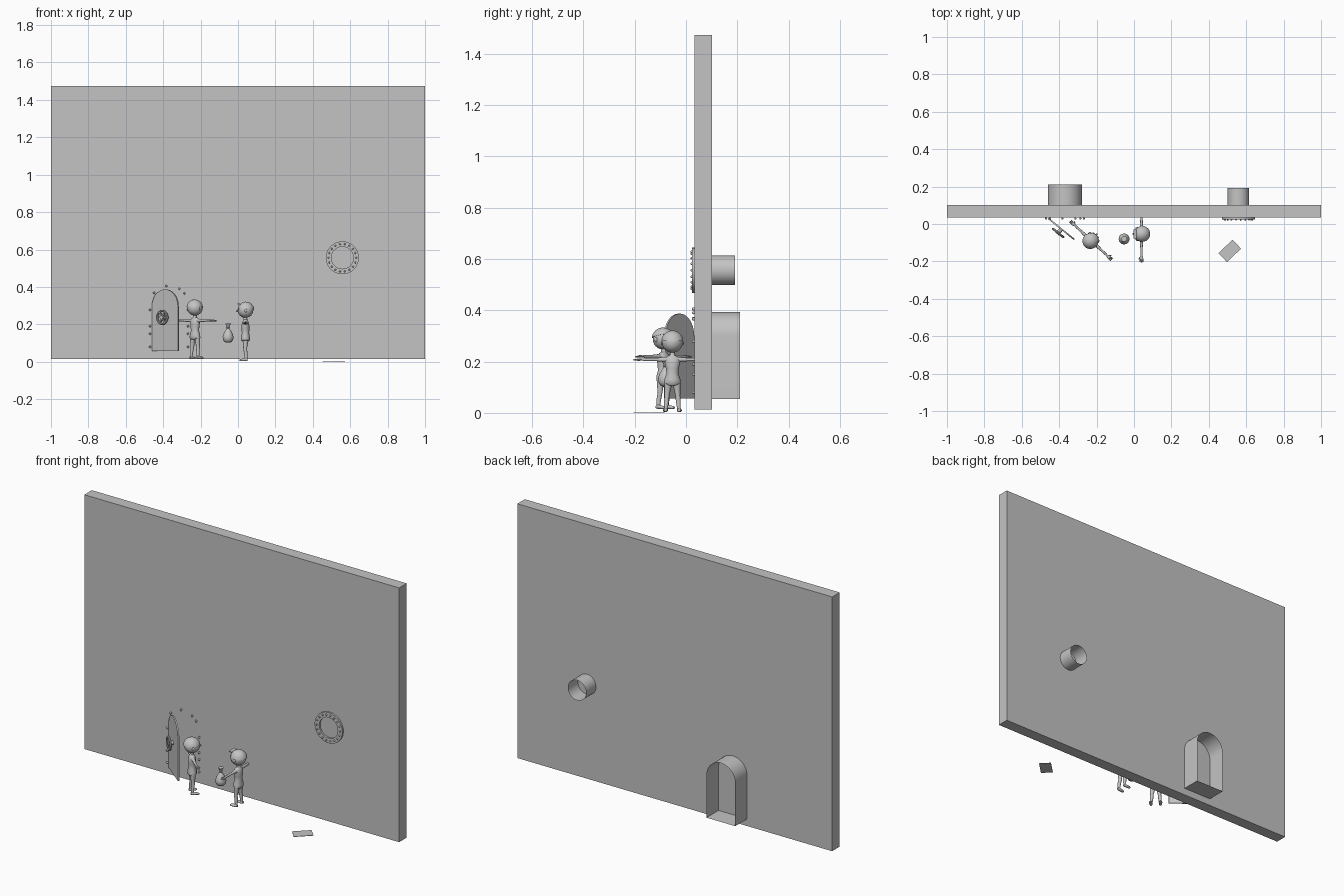
import bpy, bmesh, math
from mathutils import Matrix, Vector

if "Cube" in bpy.data.objects:
    bpy.data.objects.remove(bpy.data.objects["Cube"])

gray = bpy.data.materials.new("plain_gray")
gray.diffuse_color = (0.55, 0.55, 0.55, 1)
gray.use_nodes = True
gray.node_tree.nodes["Principled BSDF"].inputs["Base Color"].default_value = gray.diffuse_color


def finish(name, bm, mat=Matrix(), smooth=True, recalc=True):
    if recalc:
        bmesh.ops.recalc_face_normals(bm, faces=bm.faces)
    bm.transform(mat)
    me = bpy.data.meshes.new(name)
    bm.to_mesh(me)
    bm.free()
    me.materials.append(gray)
    ob = bpy.data.objects.new(name, me)
    bpy.context.collection.objects.link(ob)
    if smooth:
        bpy.context.view_layer.objects.active = ob
        bpy.ops.object.select_all(action='DESELECT')
        ob.select_set(True)
        bpy.ops.object.shade_smooth_by_angle(angle=math.radians(40))
    return ob


def box(name, lo, hi, mat=Matrix()):
    bm = bmesh.new()
    bmesh.ops.create_cube(bm, size=1)
    lo, hi = Vector(lo), Vector(hi)
    m = Matrix.Translation((lo + hi) / 2) @ Matrix.Diagonal((*(hi - lo), 1))
    return finish(name, bm, mat @ m, False)


def ball(name, c, r, mat=Matrix(), seg=20):
    bm = bmesh.new()
    bmesh.ops.create_uvsphere(bm, u_segments=seg, v_segments=seg // 2, radius=1)
    return finish(name, bm, mat @ Matrix.Translation(c) @ Matrix.Diagonal((*r, 1)))


def loft(name, rings, mat=Matrix(), axis='z', n=14):
    """Rings are (centre x, y, z, radius 1, radius 2), square to the axis."""
    bm = bmesh.new()
    loops = []
    for x, y, z, a, b in rings:
        loop = []
        for i in range(n):
            t = 2 * math.pi * i / n
            p, q = a * math.cos(t), b * math.sin(t)
            d = {'z': (p, q, 0), 'x': (0, p, q), 'y': (p, 0, q)}[axis]
            loop.append(bm.verts.new((x + d[0], y + d[1], z + d[2])))
        loops.append(loop)
    for l0, l1 in zip(loops, loops[1:]):
        for i in range(n):
            bm.faces.new((l0[i], l0[(i + 1) % n], l1[(i + 1) % n], l1[i]))
    bm.faces.new(loops[0])
    bm.faces.new(loops[-1])
    return finish(name, bm, mat)


def extrude_outline(name, pts, y0, y1, capped, mat=Matrix()):
    """Outline in x-z, swept along y, with or without end faces."""
    bm = bmesh.new()
    f = [bm.verts.new((x, y0, z)) for x, z in pts]
    k = [bm.verts.new((x, y1, z)) for x, z in pts]
    for i in range(len(pts)):
        j = (i + 1) % len(pts)
        bm.faces.new((f[i], f[j], k[j], k[i]))
    if capped:
        bm.faces.new(f)
        bm.faces.new(k)
    return finish(name, bm, mat)


def arch(cx, half, z0, spring, n=20):
    arc = [(cx + half * math.cos(math.pi * i / n), spring + half * math.sin(math.pi * i / n))
           for i in range(n + 1)]
    return [(cx - half, z0), (cx + half, z0)] + arc


def circle(cx, cz, r, n=32):
    return [(cx + r * math.cos(2 * math.pi * i / n), cz + r * math.sin(2 * math.pi * i / n))
            for i in range(n)]


def revolve_ring(name, centre, r, tube, mat=Matrix(), n=32, m=8):
    """Torus whose axis is y."""
    bm = bmesh.new()
    g = [[bm.verts.new((centre[0] + (r + tube * math.cos(2 * math.pi * j / m)) * math.cos(2 * math.pi * i / n),
                        centre[1] + tube * math.sin(2 * math.pi * j / m),
                        centre[2] + (r + tube * math.cos(2 * math.pi * j / m)) * math.sin(2 * math.pi * i / n)))
          for j in range(m)] for i in range(n)]
    for i in range(n):
        for j in range(m):
            bm.faces.new((g[i][j], g[(i + 1) % n][j], g[(i + 1) % n][(j + 1) % m], g[i][(j + 1) % m]))
    return finish(name, bm, mat)


# wall with the two open tunnels behind it
box("wall", (-1, 0.034, 0.014), (1, 0.102, 1.474))
DX = -0.369
extrude_outline("door_tunnel", arch(DX, 0.091, 0.055, 0.302), 0.10, 0.211, False)
PX, PZ = 0.558, 0.556
extrude_outline("window_tunnel", circle(PX, PZ, 0.058), 0.10, 0.192, False)

# porthole ring, flat washer with bolts
bm = bmesh.new()
N = 40
sec = [(0.059, 0.034), (0.059, 0.024), (0.088, 0.024), (0.088, 0.034)]
g = [[bm.verts.new((PX + r * math.cos(2 * math.pi * i / N), y, PZ + r * math.sin(2 * math.pi * i / N)))
      for r, y in sec] for i in range(N)]
for i in range(N):
    for j in range(3):
        bm.faces.new((g[i][j], g[i][j + 1], g[(i + 1) % N][j + 1], g[(i + 1) % N][j]))
finish("porthole_ring", bm)
for i in range(18):
    t = 2 * math.pi * i / 18
    ball("ring_bolt", (PX + 0.074 * math.cos(t), 0.023, PZ + 0.074 * math.sin(t)), (0.005, 0.006, 0.005), seg=10)

# rivets round the doorway
rivets = [(DX + s * 0.101, z) for s in (-1, 1) for z in (0.08, 0.15, 0.19, 0.278)]
rivets += [(DX + 0.104 * math.cos(math.radians(a)), 0.302 + 0.104 * math.sin(math.radians(a)))
           for a in (38, 58, 98, 140)]
for x, z in rivets:
    ball("door_rivet", (x, 0.03, z), (0.006, 0.007, 0.006), seg=10)

# open door leaf, hinged on the left, with hand wheel
door = Matrix.Translation((-0.457, 0.03, 0)) @ Matrix.Rotation(math.radians(-39), 4, 'Z')
extrude_outline("door_leaf", arch(0.089, 0.089, 0.057, 0.298), -0.005, 0.003, True, door)
WC = (0.089, -0.028, 0.237)
revolve_ring("wheel_rim", WC, 0.035, 0.006, door)
loft("wheel_hub", [(0.089, -0.036, 0.237, 0.011, 0.011), (0.089, 0, 0.237, 0.011, 0.011)], door, 'y')
for i in range(3):
    spin = Matrix.Translation(WC) @ Matrix.Rotation(math.pi * i / 3, 4, 'Y')
    box("wheel_spoke", (-0.035, -0.004, -0.004), (0.035, 0.004, 0.004), door @ spin)

# flat sheet lying on the floor
sheet = Matrix.Translation((0.512, -0.144, 0)) @ Matrix.Rotation(math.radians(44), 4, 'Z')
box("floor_sheet", (-0.052, -0.033, 0), (0.052, 0.033, 0.002), sheet)

# tied bag
bx, by = -0.053, -0.08
loft("bag", [(bx, by, z, r, r) for z, r in
             [(0.102, 0.008), (0.106, 0.019), (0.117, 0.027), (0.132, 0.029), (0.148, 0.025),
              (0.165, 0.016), (0.177, 0.008), (0.184, 0.006), (0.192, 0.009), (0.204, 0.015)]], n=20)
loft("bag_tie", [(bx, by, 0.179, 0.008, 0.008), (bx, by, 0.182, 0.010, 0.010), (bx, by, 0.186, 0.008, 0.008)])


def figure(tag, place, hat):
    """Person with arms held out, local front is -y."""
    loft(tag + "_torso", [(0, 0, z, a, b) for z, a, b in
                          [(0.104, 0.022, 0.018), (0.112, 0.032, 0.024), (0.128, 0.031, 0.024),
                           (0.150, 0.023, 0.020), (0.170, 0.025, 0.021), (0.192, 0.030, 0.021),
                           (0.207, 0.030, 0.018), (0.217, 0.021, 0.013), (0.222, 0.010, 0.010),
                           (0.240, 0.009, 0.009)]], place, n=18)
    ball(tag + "_head", (0, 0, 0.273), (0.041, 0.042, 0.041), place, 24)
    ball(tag + "_nose", (0, -0.043, 0.268), (0.005, 0.007, 0.005), place, 10)
    for s in (-1, 1):
        ball(tag + "_eye", (s * 0.015, -0.0375, 0.279), (0.007, 0.004, 0.008), place, 12)
        ball(tag + "_ear", (s * 0.041, 0.002, 0.270), (0.004, 0.007, 0.009), place, 10)
        loft(tag + "_arm", [(s * x, 0, 0.205, a, b) for x, a, b in
                            [(0.022, 0.012, 0.011), (0.040, 0.009, 0.008), (0.075, 0.0065, 0.006),
                             (0.105, 0.006, 0.0055), (0.118, 0.005, 0.0045), (0.127, 0.009, 0.005),
                             (0.136, 0.010, 0.005)]], place, 'x', 10)
        for k in range(3):
            y = (k - 1) * 0.0065
            loft(tag + "_finger", [(s * 0.133, y, 0.205, 0.0035, 0.0035), (s * 0.149, y * 1.1, 0.204, 0.003, 0.003),
                                   (s * 0.154, y * 1.1, 0.204, 0.001, 0.001)], place, 'x', 8)
        loft(tag + "_thumb", [(s * 0.124, -0.008, 0.205, 0.0035, 0.0035),
                              (s * 0.137, -0.015, 0.204, 0.002, 0.002)], place, 'x', 8)
        loft(tag + "_leg", [(s * x, y, z, r, r) for x, y, z, r in
                            [(0.016, 0, 0.122, 0.016), (0.018, 0, 0.095, 0.0135), (0.021, -0.002, 0.065, 0.0095),
                             (0.023, 0.002, 0.042, 0.0095), (0.025, 0.003, 0.016, 0.007),
                             (0.026, 0.003, 0.006, 0.008)]], place, n=12)
        loft(tag + "_shoe", [(s * 0.026, 0.012, 0.008, 0.006, 0.006), (s * 0.026, 0.004, 0.009, 0.009, 0.009),
                             (s * 0.027, -0.014, 0.007, 0.010, 0.007), (s * 0.028, -0.026, 0.006, 0.009, 0.006),
                             (s * 0.028, -0.032, 0.005, 0.004, 0.003)], place, 'y', 12)
    # hair or cap, an upper shell of the head
    cap = place @ Matrix.Translation((0, 0.002, 0.274)) @ Matrix.Rotation(math.radians(-12), 4, 'X')
    loft(tag + "_hair", [(0, 0, 0.044 * math.sin(math.radians(a)), 0.044 * math.cos(math.radians(a)),
                          0.045 * math.cos(math.radians(a))) for a in (15, 30, 45, 60, 75, 86)], cap, n=24)
    if hat:
        box(tag + "_cap_brim", (-0.024, -0.050, 0.020), (0.024, -0.035, 0.026), cap)


figure("guard", Matrix.Translation((-0.23, -0.088, 0.015)) @ Matrix.Rotation(math.radians(137), 4, 'Z'), False)
figure("visitor", Matrix.Translation((0.04, -0.053, 0.003)) @ Matrix.Rotation(math.radians(-90), 4, 'Z'), True)
